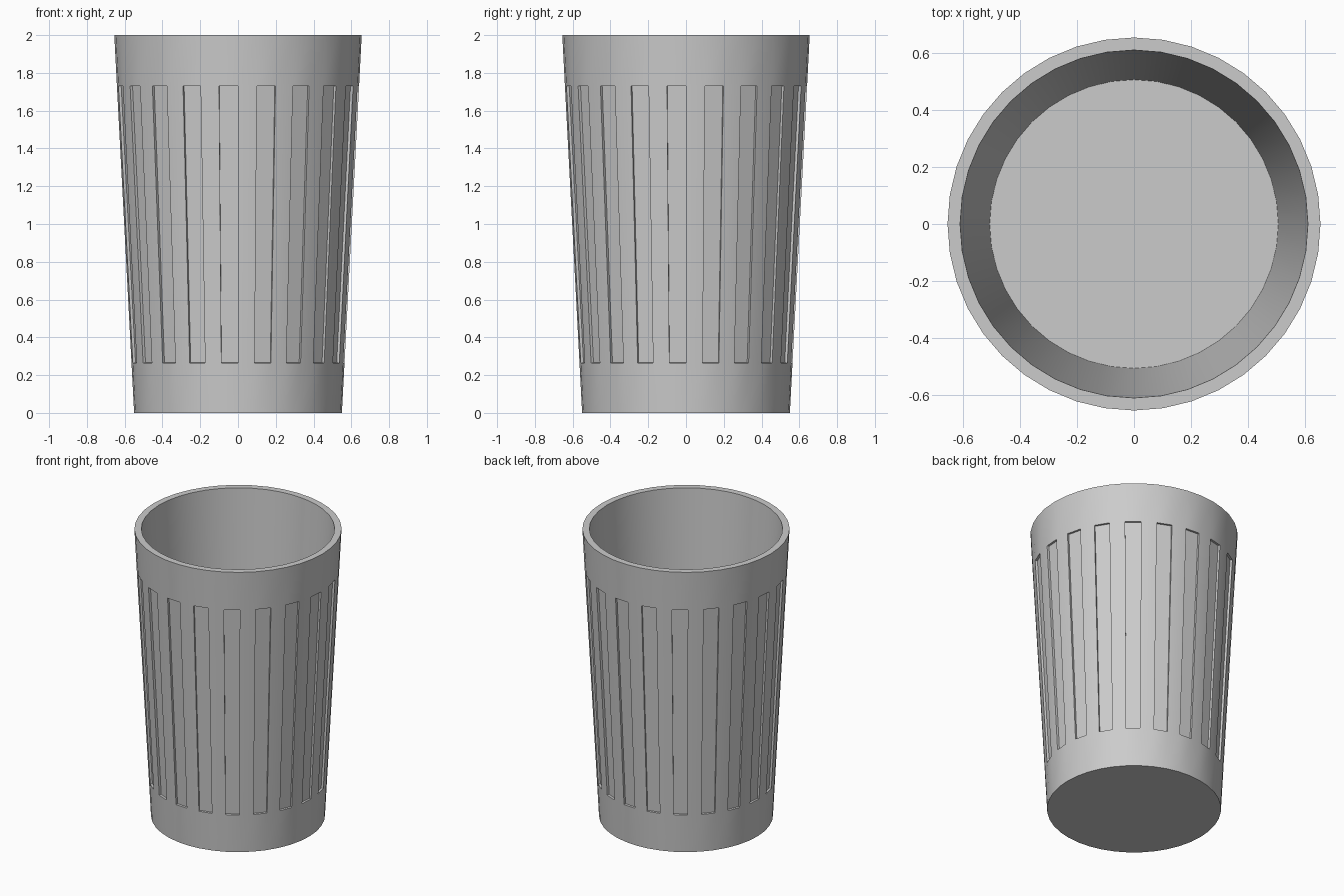
import bpy, bmesh, math

if "Cube" in bpy.data.objects:
    bpy.data.objects.remove(bpy.data.objects["Cube"])

SIDES = 40
# cup profile (radius, z): outer wall up, over the rim, inner wall down to the floor
profile = [(0.55, 0), (0.564, 0.265), (0.641, 1.73), (0.655, 2.0), (0.611, 2.0), (0.507, 0.045)]

bm = bmesh.new()
rings = []
for r, z in profile:
    rings.append([bm.verts.new((r * math.cos(2 * math.pi * i / SIDES),
                                r * math.sin(2 * math.pi * i / SIDES), z))
                  for i in range(SIDES)])

# walls; every other face of the middle outer band becomes a flute
flutes = []
for k in range(len(rings) - 1):
    a, b = rings[k], rings[k + 1]
    for i in range(SIDES):
        j = (i + 1) % SIDES
        f = bm.faces.new((a[i], a[j], b[j], b[i]))
        if k == 1 and i % 2 == 1:
            flutes.append(f)

# underside and inner floor
bm.faces.new(rings[0][::-1])
bm.faces.new(rings[-1])

# recessed flutes
bm.normal_update()
bmesh.ops.inset_individual(bm, faces=flutes, thickness=0.0, depth=-0.015, use_even_offset=True)
bm.normal_update()

mesh = bpy.data.meshes.new("fluted_cup")
bm.to_mesh(mesh)
bm.free()
cup = bpy.data.objects.new("fluted_cup", mesh)
bpy.context.collection.objects.link(cup)

# smooth walls, sharp rim and flute edges
bpy.context.view_layer.objects.active = cup
cup.select_set(True)
bpy.ops.object.shade_smooth_by_angle(angle=math.radians(30))
